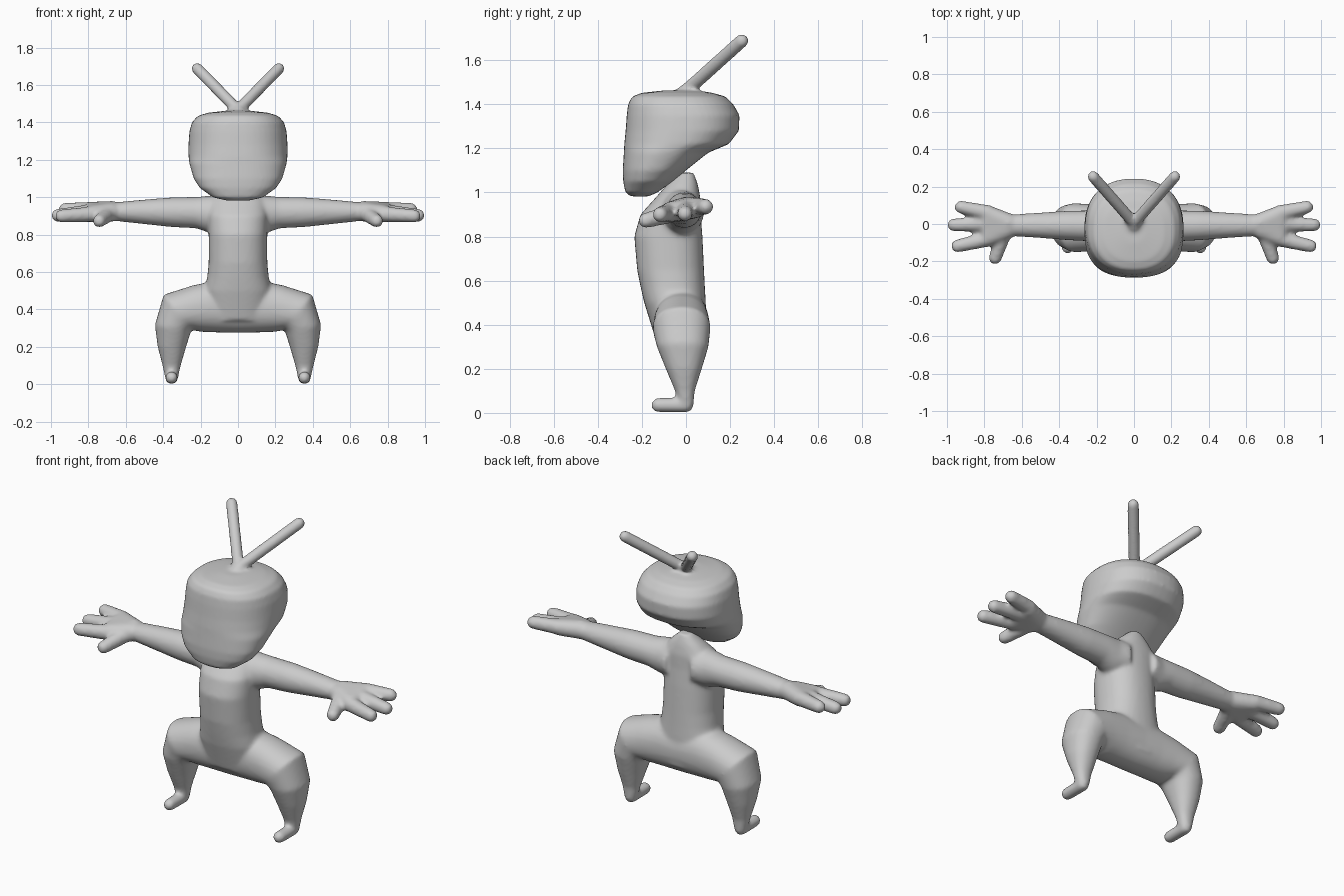
import bpy
import bmesh
from math import cos, sin, pi
from mathutils import Vector, Matrix

cube = bpy.data.objects.get("Cube")
if cube:
    bpy.data.objects.remove(cube, do_unlink=True)

grey = bpy.data.materials.new("plain grey")
grey.use_nodes = True
grey.diffuse_color = (0.6, 0.6, 0.6, 1)
grey.node_tree.nodes["Principled BSDF"].inputs["Base Color"].default_value = (0.6, 0.6, 0.6, 1)


def loft(bm, rings, power=2.0, sides=32):
    """Closed tube through rings of (centre, depth along y, half width across the path)."""
    centres = [Vector(r[0]) for r in rings]
    loops = []
    for i, (_, depth, width) in enumerate(rings):
        along = centres[min(i + 1, len(rings) - 1)] - centres[max(i - 1, 0)]
        along.y = 0
        across = along.normalized().cross(Vector((0, 1, 0)))
        loop = []
        for k in range(sides):
            c, s = cos(2 * pi * k / sides), sin(2 * pi * k / sides)
            u = abs(c) ** (2 / power) * (1 if c > 0 else -1) * width
            v = abs(s) ** (2 / power) * (1 if s > 0 else -1) * depth
            loop.append(bm.verts.new(centres[i] + across * u + Vector((0, v, 0))))
        loops.append(loop)
    for a, b in zip(loops, loops[1:]):
        for k in range(sides):
            n = (k + 1) % sides
            bm.faces.new((a[k], a[n], b[n], b[k]))
    bm.faces.new(loops[0][::-1])
    bm.faces.new(loops[-1])


def blob(bm, *balls):
    """Convex skin around balls of (centre, radius): capsules and palms."""
    verts = []
    for centre, radius in balls:
        verts += bmesh.ops.create_uvsphere(bm, u_segments=20, v_segments=12, radius=radius,
                                           matrix=Matrix.Translation(centre))["verts"]
    bmesh.ops.delete(bm, geom=list({f for v in verts for f in v.link_faces}), context='FACES_ONLY')
    hull = bmesh.ops.convex_hull(bm, input=verts)
    unused = {g for g in hull["geom_interior"] if isinstance(g, bmesh.types.BMVert)}
    bmesh.ops.delete(bm, geom=list(unused), context='VERTS')
    loose = [e for e in bm.edges if not e.link_faces]
    bmesh.ops.delete(bm, geom=loose, context='EDGES')


def finish(bm, name, voxel, smoothing):
    """Fuse the overlapping pieces into one soft skin."""
    bmesh.ops.recalc_face_normals(bm, faces=bm.faces)
    mesh = bpy.data.meshes.new(name)
    bm.to_mesh(mesh)
    bm.free()
    mesh.materials.append(grey)
    mesh.shade_smooth()
    obj = bpy.data.objects.new(name, mesh)
    bpy.context.collection.objects.link(obj)
    remesh = obj.modifiers.new("fuse", 'REMESH')
    remesh.mode = 'VOXEL'
    remesh.voxel_size = voxel
    remesh.use_smooth_shade = True
    soft = obj.modifiers.new("soften", 'SMOOTH')
    soft.factor = 0.5
    soft.iterations = smoothing


# Torso with sloping shoulders and a short neck
body = bmesh.new()
loft(body, [((0, y, z), d, w) for z, y, d, w in (
    (0.34, -0.025, 0.115, 0.17), (0.5, -0.05, 0.14, 0.18), (0.57, -0.06, 0.146, 0.165),
    (0.65, -0.07, 0.152, 0.157), (0.8, -0.08, 0.155, 0.157), (0.9, -0.07, 0.137, 0.16),
    (0.98, -0.035, 0.1, 0.15), (1.04, -0.015, 0.068, 0.09), (1.09, 0, 0.035, 0.035))], 2.3)

for side in (1, -1):
    # Bent leg, from the middle of the pelvis down to the ankle
    loft(body, [((side * x, y, z), d, w) for x, z, y, d, w in (
        (0, 0.415, -0.02, 0.12, 0.14), (0.12, 0.415, -0.02, 0.122, 0.138),
        (0.22, 0.405, -0.02, 0.126, 0.126), (0.32, 0.385, -0.02, 0.131, 0.122),
        (0.348, 0.3, -0.015, 0.117, 0.098), (0.354, 0.2, -0.01, 0.082, 0.076),
        (0.355, 0.1, -0.005, 0.045, 0.049), (0.355, 0.035, 0, 0.034, 0.035))], 2.2)
    # Peg foot pointing forward
    blob(body, ((side * 0.355, 0, 0.035), 0.034), ((side * 0.355, -0.126, 0.035), 0.033))
    # Arm, flared at the shoulder
    loft(body, [((side * x, y, z), d, w) for x, z, y, d, w in (
        (0.08, 0.91, -0.025, 0.11, 0.1), (0.15, 0.91, -0.02, 0.092, 0.1),
        (0.22, 0.918, -0.01, 0.083, 0.084), (0.35, 0.92, -0.008, 0.079, 0.08),
        (0.5, 0.922, -0.007, 0.068, 0.066), (0.62, 0.923, -0.007, 0.06, 0.054),
        (0.69, 0.923, -0.007, 0.055, 0.045))])
    # Palm, three fingers and a thumb
    blob(body, ((side * 0.67, 0.005, 0.928), 0.052), ((side * 0.68, -0.03, 0.92), 0.052),
         ((side * 0.78, 0.055, 0.932), 0.045), ((side * 0.78, -0.075, 0.912), 0.045))
    for root, tip in (((0.78, 0.06, 0.935), (0.925, 0.09, 0.935)),
                      ((0.8, 0, 0.92), (0.964, -0.005, 0.903)),
                      ((0.78, -0.08, 0.91), (0.944, -0.118, 0.9)),
                      ((0.7, -0.06, 0.905), (0.742, -0.182, 0.873))):
        blob(body, ((side * root[0],) + root[1:], 0.042), ((side * tip[0],) + tip[1:], 0.035))
finish(body, "body", 0.011, 8)

# Head: boxy face, chin set forward, skull swept back
head = bmesh.new()
loft(head, [((0, (front + back) / 2, z), (back - front) / 2, w) for z, front, back, w in (
    (0.982, -0.25, -0.17, 0.06), (1.0, -0.275, -0.13, 0.135), (1.05, -0.285, -0.06, 0.205),
    (1.1, -0.287, 0, 0.237), (1.18, -0.282, 0.1, 0.26), (1.22, -0.28, 0.195, 0.265),
    (1.28, -0.274, 0.24, 0.265), (1.35, -0.269, 0.243, 0.26), (1.4, -0.263, 0.215, 0.247),
    (1.435, -0.245, 0.18, 0.215), (1.452, -0.2, 0.12, 0.16), (1.463, -0.1, 0.05, 0.06))], 2.3, 48)
# Antennae rising from a small mound
blob(head, ((0, 0, 1.44), 0.05), ((0, 0.01, 1.465), 0.032))
for side in (1, -1):
    blob(head, ((0, 0.005, 1.465), 0.031), ((side * 0.218, 0.253, 1.688), 0.031))
finish(head, "head", 0.01, 6)
